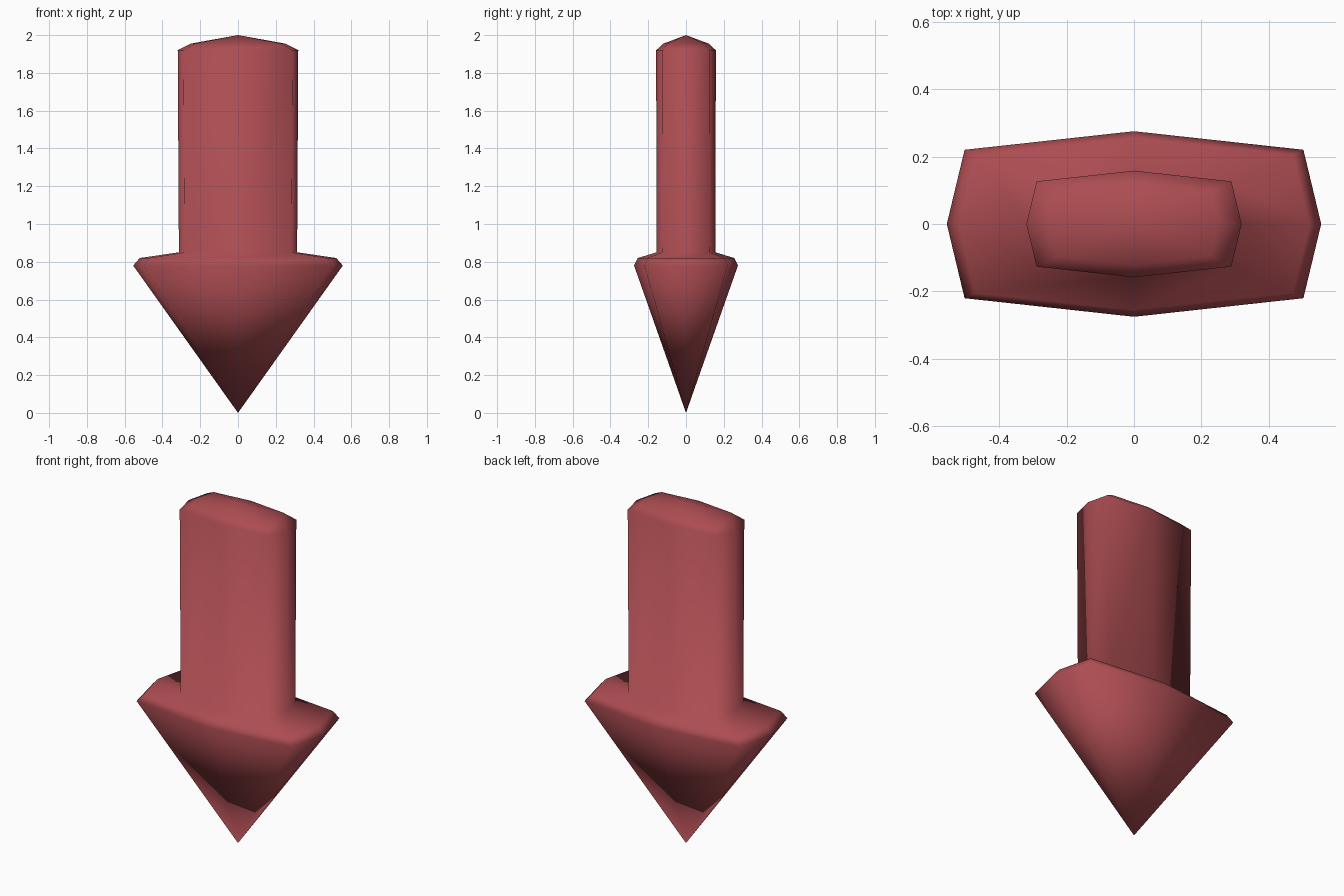
import bpy, bmesh

if "Cube" in bpy.data.objects:
    bpy.data.objects.remove(bpy.data.objects["Cube"])

# One flat red for the whole arrow
red = bpy.data.materials.new("muted red")
red.diffuse_color = (0.41, 0.073, 0.083, 1)
red.use_nodes = True
red.node_tree.nodes["Principled BSDF"].inputs["Base Color"].default_value = red.diffuse_color

# Eight-sided flattened outline, as fractions of half width and half depth
OUTLINE = [(1, 0), (0.905, 0.8), (0, 1), (-0.905, 0.8),
           (-1, 0), (-0.905, -0.8), (0, -1), (0.905, -0.8)]

# Rings from bottom to top: half width, half depth, height
RINGS = [
    (0.555, 0.275, 0.78),   # widest edge of the head
    (0.52, 0.255, 0.82),    # head bevel
    (0.313, 0.156, 0.85),   # foot of the shaft
    (0.319, 0.158, 1.92),   # top of the shaft
    (0.25, 0.12, 1.955),    # cap bevel
]

bm = bmesh.new()
tip = bm.verts.new((0, 0, 0))
peak = bm.verts.new((0, 0, 2))
rings = [[bm.verts.new((x * w, y * d, z)) for x, y in OUTLINE] for w, d, z in RINGS]
n = len(OUTLINE)
for i in range(n):
    j = (i + 1) % n
    bm.faces.new((tip, rings[0][j], rings[0][i]))            # pointed head
    for low, high in zip(rings, rings[1:]):                  # sides
        bm.faces.new((low[i], low[j], high[j], high[i]))
    bm.faces.new((rings[-1][i], rings[-1][j], peak))         # shallow cap

bmesh.ops.recalc_face_normals(bm, faces=bm.faces)
for f in bm.faces:
    f.smooth = True

mesh = bpy.data.meshes.new("arrow")
bm.to_mesh(mesh)
bm.free()
mesh.materials.append(red)
arrow = bpy.data.objects.new("down_arrow", mesh)
bpy.context.collection.objects.link(arrow)
